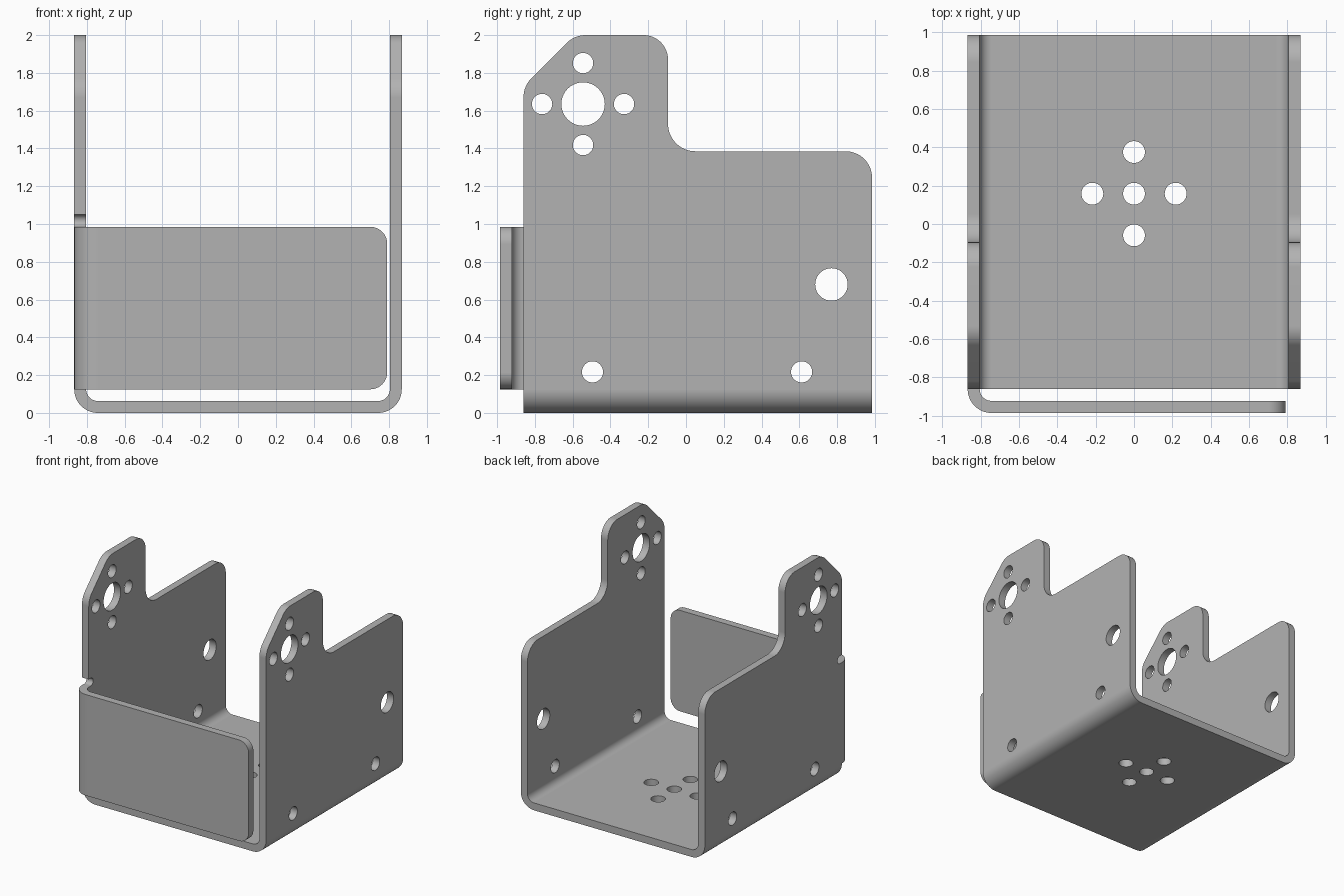
import bpy
import bmesh
import math
from mathutils import Vector

if "Cube" in bpy.data.objects:
    bpy.data.objects.remove(bpy.data.objects["Cube"])

HALF, SHEET, BEND = 0.867, 0.063, 0.125      # half width, sheet thickness, outer bend radius
FRONT, BACK = -0.86, 0.985

metal = bpy.data.materials.new("plain grey metal")
metal.use_nodes = True
grey = (0.45, 0.45, 0.45, 1)
metal.diffuse_color = grey
metal.node_tree.nodes["Principled BSDF"].inputs["Base Color"].default_value = grey


def rounded(corners, steps=16):
    """Outline from (a, b, radius) corners, each replaced by an arc."""
    out = []
    for i, (a, b, r) in enumerate(corners):
        p = Vector((a, b))
        if r == 0:
            out.append(p)
            continue
        u = (Vector(corners[i - 1][:2]) - p).normalized()
        v = (Vector(corners[(i + 1) % len(corners)][:2]) - p).normalized()
        half = u.angle(v) / 2
        centre = p + (u + v).normalized() * r / math.sin(half)
        start = p + u * r / math.tan(half) - centre
        end = p + v * r / math.tan(half) - centre
        sweep = math.atan2(start.x * end.y - start.y * end.x, start.dot(end))
        for k in range(steps + 1):
            t = sweep * k / steps
            c, s = math.cos(t), math.sin(t)
            out.append(centre + Vector((start.x * c - start.y * s, start.x * s + start.y * c)))
    return out


def circle(a, b, r, n=40):
    return [Vector((a + r * math.cos(math.tau * k / n), b + r * math.sin(math.tau * k / n)))
            for k in range(n)]


def prism(name, outline, axis, lo, hi):
    """Extrude an outline along x, y or z."""
    place = {"x": lambda p, d: (d, p.x, p.y),
             "y": lambda p, d: (p.x, d, p.y),
             "z": lambda p, d: (p.x, p.y, d)}[axis]
    bm = bmesh.new()
    ends = [[bm.verts.new(place(p, d)) for p in outline] for d in (lo, hi)]
    for ring in ends:
        bm.faces.new(ring)
    n = len(outline)
    for i in range(n):
        j = (i + 1) % n
        bm.faces.new((ends[0][i], ends[0][j], ends[1][j], ends[1][i]))
    bmesh.ops.recalc_face_normals(bm, faces=bm.faces)
    mesh = bpy.data.meshes.new(name)
    bm.to_mesh(mesh)
    bm.free()
    mesh.materials.append(metal)
    obj = bpy.data.objects.new(name, mesh)
    bpy.context.collection.objects.link(obj)
    return obj


def select(obj):
    bpy.ops.object.select_all(action="DESELECT")
    obj.select_set(True)
    bpy.context.view_layer.objects.active = obj


def carve(obj, cutter, operation="DIFFERENCE"):
    cutter.hide_render = True
    mod = obj.modifiers.new("carve", "BOOLEAN")
    mod.operation, mod.solver, mod.object = operation, "EXACT", cutter
    select(obj)
    bpy.ops.object.modifier_apply(modifier=mod.name)
    bpy.data.objects.remove(cutter)


def finish(obj):
    select(obj)
    bpy.ops.object.shade_smooth_by_angle(angle=math.radians(30))
    mod = obj.modifiers.new("even shading", "WEIGHTED_NORMAL")
    mod.keep_sharp = True


# Channel: floor and both side walls bent from one sheet
inner, inner_bend = HALF - SHEET, BEND - SHEET
channel = prism("channel_bracket", rounded([
    (-HALF, 2.2, 0), (-HALF, 0, BEND), (HALF, 0, BEND), (HALF, 2.2, 0),
    (inner, 2.2, 0), (inner, SHEET, inner_bend), (-inner, SHEET, inner_bend),
    (-inner, 2.2, 0)]), "y", -1.2, 1.2)

# Side outline with the raised front ears
side = rounded([
    (FRONT, -0.2, 0), (BACK, -0.2, 0), (BACK, 1.385, 0.14), (-0.095, 1.385, 0.145),
    (-0.095, 2, 0.13), (-0.59, 2, 0.14), (FRONT, 1.73, 0.14)])
carve(channel, prism("side_cutter", side, "x", -1, 1), "INTERSECT")


def cross(a, b, offset):
    return [(a + offset, b), (a - offset, b), (a, b + offset), (a, b - offset)]


# Holes through both walls
ear = (-0.545, 1.635)
wall_holes = [(*ear, 0.115), (0.77, 0.68, 0.086), (-0.495, 0.217, 0.056), (0.612, 0.217, 0.056)]
wall_holes += [(a, b, 0.054) for a, b in cross(*ear, 0.217)]
for a, b, r in wall_holes:
    carve(channel, prism("hole_cutter", circle(a, b, r), "x", -1, 1))

# Holes through the floor
for a, b in [(0, 0.158)] + cross(0, 0.158, 0.217):
    carve(channel, prism("hole_cutter", circle(a, b, 0.057), "z", -0.1, 0.2))

# Relief slot above the front flap's bend
slot = rounded([(-1, 0.985, 0), (-0.8, 0.985, 0.0324), (-0.8, 1.05, 0.0324), (-1, 1.05, 0)])
carve(channel, prism("slot_cutter", slot, "x", -1, -0.7))
finish(channel)

# Front flap, bent round from one side wall
face = -0.985
flap = prism("front_flap", rounded([
    (-HALF, FRONT, 0), (-HALF, face, BEND - 0.0005), (1, face, 0),
    (1, face + SHEET, 0), (-inner, face + SHEET, inner_bend - 0.0005),
    (-inner, FRONT, 0)]), "z", 0, 1.2)
flap_outline = rounded([(-1, 0.125, 0), (0.79, 0.125, 0.09), (0.79, 0.985, 0.09), (-1, 0.985, 0)])
carve(flap, prism("flap_cutter", flap_outline, "y", -1.2, -0.5), "INTERSECT")
finish(flap)
